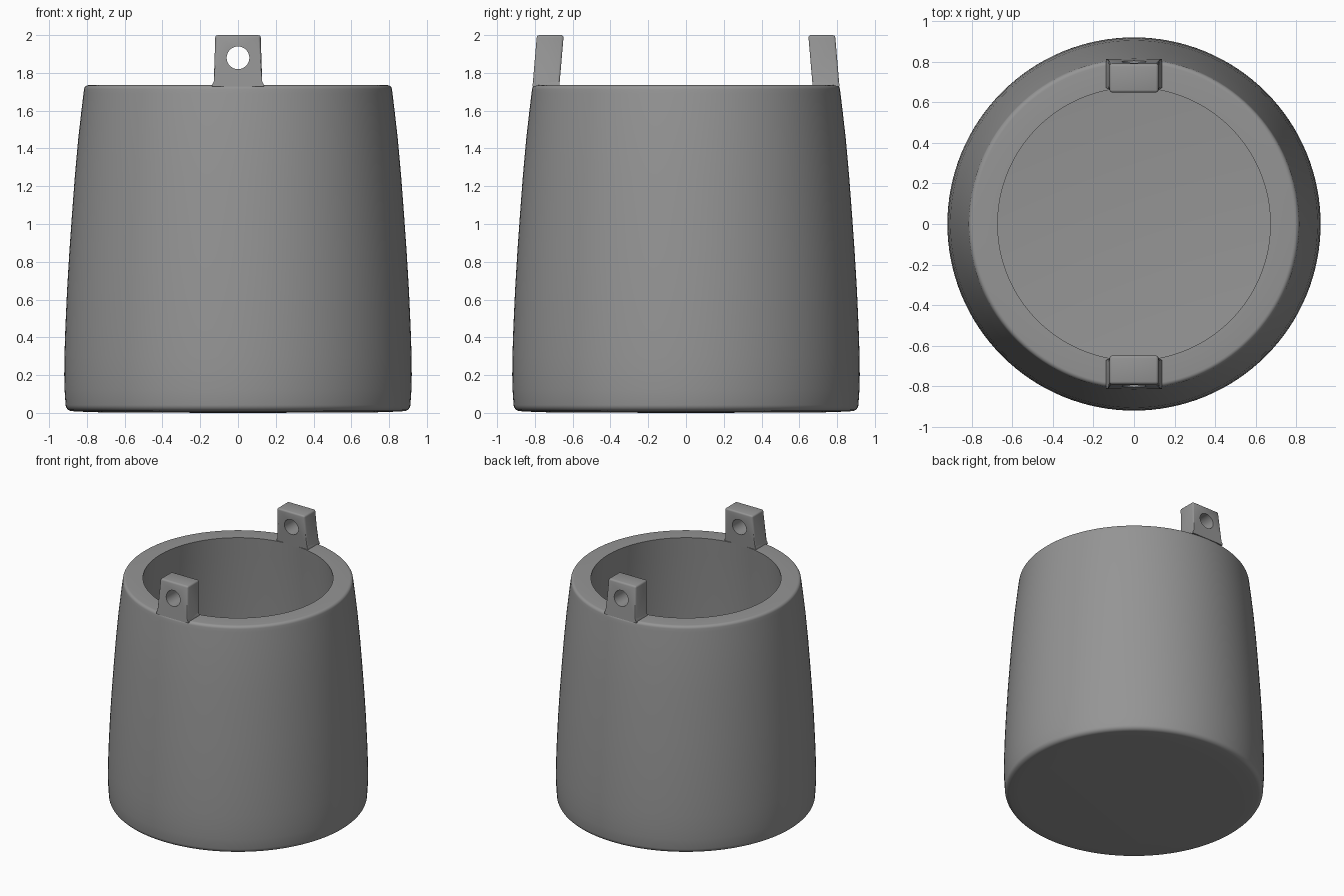
import bpy, bmesh, math
from mathutils import Vector

if "Cube" in bpy.data.objects:
    bpy.data.objects.remove(bpy.data.objects["Cube"])

grey = bpy.data.materials.new("dark_grey")
grey.diffuse_color = (0.3, 0.3, 0.3, 1)
grey.use_nodes = True
grey.node_tree.nodes["Principled BSDF"].inputs["Base Color"].default_value = grey.diffuse_color


def new_object(name, bm):
    bmesh.ops.recalc_face_normals(bm, faces=bm.faces)
    mesh = bpy.data.meshes.new(name)
    bm.to_mesh(mesh)
    bm.free()
    mesh.materials.append(grey)
    ob = bpy.data.objects.new(name, mesh)
    bpy.context.collection.objects.link(ob)
    return ob


def activate(ob):
    bpy.ops.object.select_all(action='DESELECT')
    ob.select_set(True)
    bpy.context.view_layer.objects.active = ob


def arc(cx, cz, r, a0, a1, n=5):
    return [(cx + r * math.cos(math.radians(a0 + (a1 - a0) * i / n)),
             cz + r * math.sin(math.radians(a0 + (a1 - a0) * i / n))) for i in range(n + 1)]


# Bucket: tapered hollow vessel turned from a profile (radius, height)
profile = [(0, 0), (0.7, 0.002), (0.82, 0.006)]
profile += arc(0.877, 0.045, 0.036, -85, -5)
profile += [(0.918, 0.12), (0.92, 0.2), (0.919, 0.3), (0.914, 0.45), (0.905, 0.65), (0.893, 0.85),
            (0.879, 1.05), (0.864, 1.25), (0.846, 1.45), (0.829, 1.6), (0.818, 1.69)]
profile += arc(0.792, 1.712, 0.023, 5, 90)
profile += [(0.672, 1.735), (0.685, 1.6), (0.72, 1.25), (0.749, 0.85), (0.77, 0.45), (0.775, 0.2)]
profile += arc(0.745, 0.17, 0.03, 0, -90)
profile += [(0, 0.14)]
bm = bmesh.new()
verts = [bm.verts.new((r, 0, z)) for r, z in profile]
edges = [bm.edges.new(p) for p in zip(verts, verts[1:])]
bmesh.ops.spin(bm, geom=verts + edges, axis=(0, 0, 1), cent=(0, 0, 0),
               angle=math.tau, steps=128, use_duplicate=False)
bmesh.ops.remove_doubles(bm, verts=bm.verts, dist=0.0001)
bucket = new_object("bucket", bm)
activate(bucket)
bpy.ops.object.shade_smooth_by_angle(angle=math.radians(40))

# Lug: outline with a slightly flared foot, extruded across the rim and leaning inward
half = [(0.137, 1.727), (0.137, 1.738), (0.128, 1.755), (0.12, 2.0)]
outline = half + [(-x, z) for x, z in reversed(half)]
bm = bmesh.new()
face = bm.faces.new([bm.verts.new((x, -0.67, z)) for x, z in outline])
ext = bmesh.ops.extrude_face_region(bm, geom=[face])
bmesh.ops.translate(bm, vec=Vector((0, -0.142, 0)),
                    verts=[v for v in ext["geom"] if isinstance(v, bmesh.types.BMVert)])
for v in bm.verts:
    v.co.y += 0.085 * (v.co.z - 1.735)
# soften the top and the long edges, leaving the foot sharp
soft = [e for e in bm.edges if max(v.co.z for v in e.verts) > 1.9
        and e.calc_face_angle() > math.radians(50)]
bmesh.ops.bevel(bm, geom=soft, offset=0.013, segments=3, profile=0.5,
                affect='EDGES', clamp_overlap=False)
lug = new_object("handle_lugs", bm)

# Pin hole cutter
bpy.ops.mesh.primitive_cylinder_add(vertices=48, radius=0.06, depth=0.6,
                                    location=(0, -0.73, 1.88), rotation=(math.pi / 2, 0, 0))
cutter = bpy.context.object
cutter.name = "pin_hole_cutter"
cutter.hide_render = True

activate(lug)
hole = lug.modifiers.new("pin_hole", 'BOOLEAN')
hole.operation = 'DIFFERENCE'
hole.object = cutter
mirror = lug.modifiers.new("both_sides", 'MIRROR')
mirror.use_axis = (False, True, False)
for name in [m.name for m in lug.modifiers]:
    bpy.ops.object.modifier_apply(modifier=name)
bpy.ops.object.shade_smooth_by_angle(angle=math.radians(35))
bpy.data.objects.remove(cutter)
